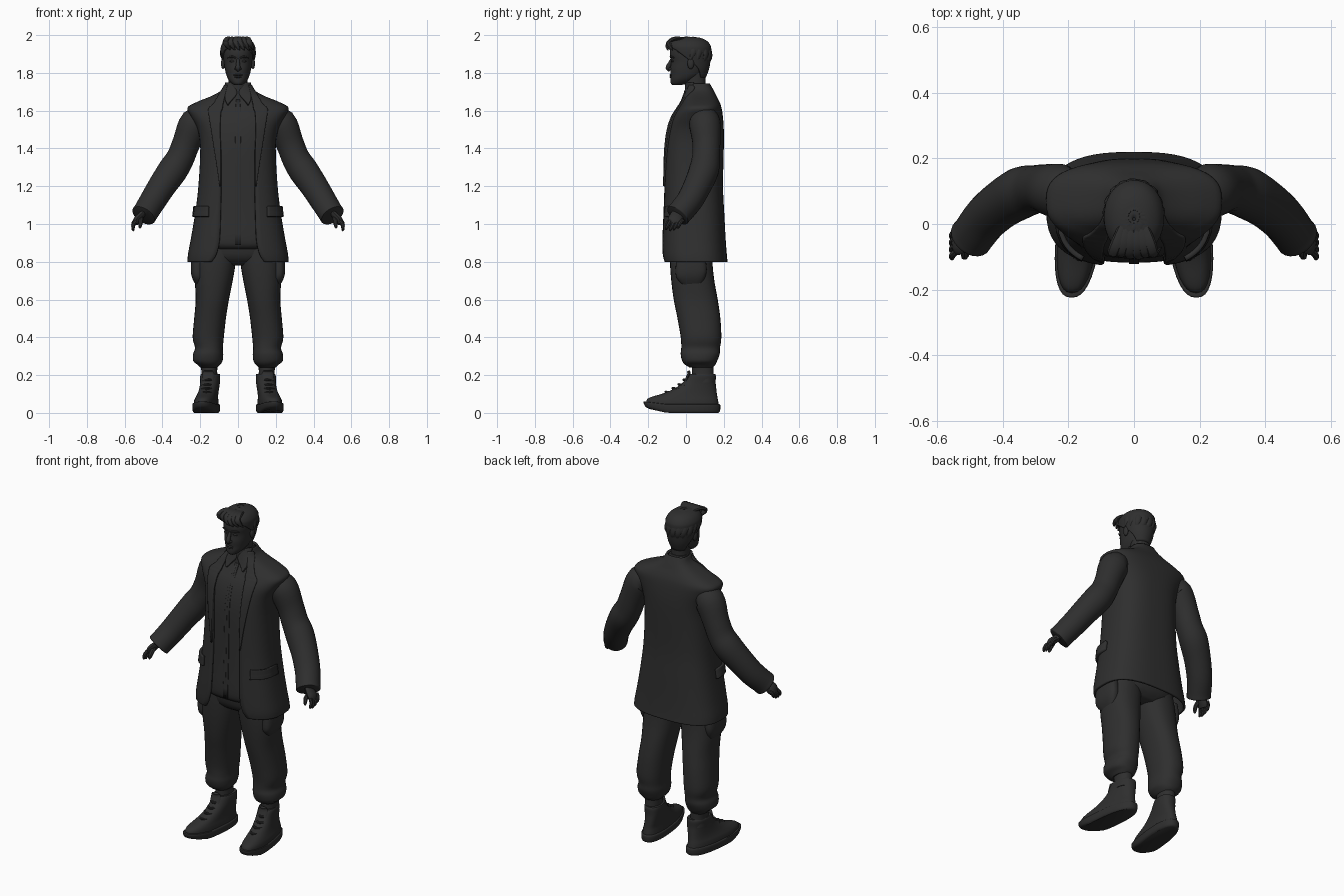
import bpy, bmesh, math, random
from mathutils import Vector

random.seed(4)
cloth = bpy.data.materials.new("charcoal")
cloth.diffuse_color = (0.028, 0.028, 0.028, 1)


def build(name, verts, faces, mirror=False, thick=0, closed=True):
    """Mesh object with optional mirror across x and inward thickness."""
    me = bpy.data.meshes.new(name)
    me.from_pydata(verts, [], faces)
    if closed:
        bm = bmesh.new()
        bm.from_mesh(me)
        bmesh.ops.recalc_face_normals(bm, faces=bm.faces)
        bm.to_mesh(me)
        bm.free()
    me.materials.append(cloth)
    ob = bpy.data.objects.new(name, me)
    bpy.context.collection.objects.link(ob)
    if thick:
        m = ob.modifiers.new("thickness", 'SOLIDIFY')
        m.thickness, m.offset = thick, -1
    if mirror:
        ob.modifiers.new("mirror", 'MIRROR').use_mirror_merge = False
    return ob


def spline(rows, steps):
    """Catmull-Rom interpolation of rows of numbers."""
    out = []
    for i in range(len(rows) - 1):
        p = [rows[max(0, i - 1)], rows[i], rows[i + 1], rows[min(len(rows) - 1, i + 2)]]
        for s in range(steps):
            t = s / steps
            out.append([0.5 * (2 * b + (c - a) * t + (2 * a - 5 * b + 4 * c - d) * t * t
                               + (3 * b - a - 3 * c + d) * t ** 3) for a, b, c, d in zip(*p)])
    return out + [list(rows[-1])]


def ring_point(row, a, n, grow=0):
    """Point of a superellipse section (z, x0, x1, y0, y1); angle 0 faces front."""
    z, x0, x1, y0, y1 = row[:5]
    s, c = math.sin(a), math.cos(a)
    return ((x0 + x1) / 2 + ((x1 - x0) / 2 + grow) * math.copysign(abs(s) ** (2 / n), s),
            (y0 + y1) / 2 - ((y1 - y0) / 2 + grow) * math.copysign(abs(c) ** (2 / n), c), z)


def grid_faces(rows, cols, wrap):
    return [(i * cols + j, i * cols + (j + 1) % cols, (i + 1) * cols + (j + 1) % cols, (i + 1) * cols + j)
            for i in range(rows - 1) for j in range(cols if wrap else cols - 1)]


def loft(name, rows, n=2.2, seg=28, steps=3, mirror=False):
    rs = spline(rows, steps)
    v = [ring_point(r, 2 * math.pi * j / seg, n) for r in rs for j in range(seg)]
    f = grid_faces(len(rs), seg, True) + [tuple(range(seg))[::-1],
                                          tuple(range((len(rs) - 1) * seg, len(rs) * seg))]
    return build(name, v, f, mirror)


def open_loft(name, rows, n, thick, seg=48, steps=4):
    """Shell whose front gap, in degrees each side, is the sixth value of a row."""
    rs = spline(rows, steps)
    v = []
    for r in rs:
        g = math.radians(max(r[5], 0))
        v += [ring_point(r, g + (2 * math.pi - 2 * g) * j / seg, n) for j in range(seg + 1)]
    return build(name, v, grid_faces(len(rs), seg + 1, False), False, thick, False)


def tube(name, pts, flat=1, hint=(0.3, 0.9, 0.1), seg=12, steps=3, mirror=False):
    """Swept round section through (x, y, z, radius) points."""
    ps = spline(pts, steps)
    c = [Vector(p[:3]) for p in ps]
    nrm, v = Vector(hint), []
    for i, p in enumerate(ps):
        t = (c[min(i + 1, len(c) - 1)] - c[max(i - 1, 0)]).normalized()
        nrm = (nrm - t * nrm.dot(t)).normalized()
        b = t.cross(nrm)
        for j in range(seg):
            a = 2 * math.pi * j / seg
            v.append(c[i] + (b * math.cos(a) + nrm * math.sin(a) * flat) * max(p[3], 0.001))
    f = grid_faces(len(ps), seg, True) + [tuple(range(seg))[::-1],
                                          tuple(range((len(ps) - 1) * seg, len(ps) * seg))]
    return build(name, v, f, mirror)


def ball(name, loc, size, mirror=False):
    x, y, z = loc
    a, b, c = size
    k = [-1, -0.9, -0.6, 0, 0.6, 0.9, 1]
    rows = []
    for h in k:
        w = max(math.sqrt(1 - h * h), 0.05)
        rows.append((z + c * h, x - a * w, x + a * w, y - b * w, y + b * w))
    return loft(name, rows, 2, 16, 2, mirror)


# Coat: section rows are z, half width, front y, back y, half opening
COAT = [(0.80, .268, -.125, .22, .14), (0.84, .265, -.13, .216, .115), (0.92, .25, -.13, .21, .098),
        (1.05, .228, -.125, .203, .093), (1.2, .21, -.12, .196, .09), (1.4, .2, -.115, .2, .092),
        (1.5, .214, -.1, .2, .1), (1.57, .25, -.075, .195, .1), (1.615, .268, -.045, .188, .09),
        (1.645, .22, -.025, .178, .08), (1.68, .135, -.01, .16, .07), (1.71, .085, .0, .145, .062),
        (1.745, .066, .012, .125, .055)]
CN = 2.7


def x_angle(x, half):
    return math.asin(min(x / half, 1) ** (CN / 2))


coat_rows = [(z, -w, w, f, b, math.degrees(x_angle(g, w))) for z, w, f, b, g in COAT]
open_loft("coat", coat_rows, CN, 0.012)
shirt = [(z, -w + .016, w - .016, f + .012, b - .016) for z, w, f, b, g in COAT[2:]]
loft("shirt", [(.865, -.17, .17, -.085, .15), (.88, -.21, .21, -.108, .18)] + shirt, CN, 40)


def patch(name, rows, grow, thick, cols=8):
    """Cloth piece laid on the coat surface from rows of z, inner x, outer x."""
    dense, v = spline(coat_rows, 12), []
    rs = spline(rows, 4)
    for z, xa, xb in rs:
        r = min(dense, key=lambda q: abs(q[0] - z))
        k = [z] + r[1:5]
        for j in range(cols + 1):
            x = xa + (xb - xa) * j / cols
            v.append(ring_point(k, x_angle(max(x, 0), r[2]), CN, grow))
    return build(name, v, grid_faces(len(rs), cols + 1, False), True, thick, False)


patch("lapel", [(1.2, .089, .094), (1.35, .088, .115), (1.5, .092, .138), (1.59, .088, .152),
                (1.615, .08, .15), (1.64, .076, .125), (1.68, .066, .1), (1.735, .05, .066)], .008, .012)
patch("shirt_collar", [(1.635, .05, .055), (1.66, .03, .066), (1.69, .006, .066), (1.72, .012, .066),
                       (1.75, .03, .062)], .007, .014)
patch("pocket_flap", [(1.04, .15, .235), (1.07, .15, .228), (1.095, .15, .226)], .014, .018)
patch("shirt_placket", [(.89, 0, .016), (1.2, 0, .016), (1.4, 0, .016), (1.66, 0, .012)], -.009, .006)

# Sleeves with a slightly flared cuff
tube("sleeve", [(.17, .1, 1.55, .06), (.225, .1, 1.535, .083), (.273, .108, 1.43, .074), (.305, .105, 1.35, .074),
                (.345, .095, 1.285, .079), (.40, .062, 1.205, .074), (.45, .02, 1.125, .07),
                (.487, -.028, 1.065, .067), (.5, -.044, 1.045, .066), (.5, -.044, 1.045, .045)],
     seg=24, steps=4, mirror=True)

# Hands
tube("palm", [(.488, -.033, 1.07, .03), (.513, -.047, 1.045, .036), (.535, -.056, 1.02, .04), (.543, -.06, 1.0, .03)],
     flat=.5, hint=(1, 0, .4), mirror=True)
for i in range(4):
    y, dz = -.09 + i * .021, (.006, 0, .004, .014)[i]
    tube("finger", [(.537, y + .01, 1.02, .011), (.552, y - .002, .995 + dz, .0105),
                    (.556, y - .012, .975 + dz, .009), (.553, y - .017, .963 + dz, .004)], seg=8, mirror=True)
tube("thumb", [(.515, -.06, 1.035, .014), (.515, -.09, 1.012, .013), (.518, -.1, .99, .010), (.52, -.104, .978, .004)],
     seg=8, mirror=True)

# Trousers
loft("hips", [(.78, -.13, .13, -.03, .11), (.82, -.19, .19, -.08, .15), (.9, -.205, .205, -.095, .165),
              (1.0, -.2, .2, -.095, .17)], 2.5)
loft("trouser_leg", [(.24, .11, .2, .02, .14), (.255, .095, .215, -.005, .155), (.275, .082, .237, -.02, .165),
                     (.31, .078, .238, -.028, .178), (.345, .08, .228, -.025, .18), (.4, .075, .24, -.028, .187),
                     (.5, .064, .232, -.045, .182), (.6, .048, .224, -.065, .168), (.7, .028, .228, -.078, .15),
                     (.8, .012, .225, -.085, .14), (.9, .006, .2, -.085, .14)], 2.3, 28, 4, True)
loft("cargo_pocket", [(.68, .19, .225, -.02, .08), (.715, .18, .243, -.05, .1), (.76, .18, .25, -.055, .11),
                      (.84, .18, .245, -.05, .1)], 2.8, mirror=True)

# Ankles and boots
loft("ankle", [(.16, .108, .196, .03, .148), (.22, .11, .194, .032, .145), (.28, .108, .2, .03, .145)], mirror=True)


def skew_foot(ob):
    """Turn the toe out and lift its tip."""
    for v in ob.data.vertices:
        v.co.x -= v.co.y * .11
        v.co.z += max(0, -.1 - v.co.y) * .22 * max(0, 1 - v.co.z / .1)


skew_foot(loft("boot_sole", [(0, .108, .225, -.19, .17), (.01, .1, .232, -.215, .18), (.04, .098, .234, -.225, .182),
                             (.046, .104, .228, -.218, .176)], 2.4, 36, 3, True))
skew_foot(loft("boot_upper", [(.035, .105, .228, -.212, .175), (.065, .107, .225, -.205, .17),
                              (.085, .11, .218, -.175, .166), (.105, .11, .212, -.115, .163),
                              (.13, .108, .208, -.06, .16), (.16, .105, .206, -.018, .157),
                              (.195, .105, .208, .008, .158), (.207, .108, .204, .016, .154)], 2.4, 32, 3, True))
for z, y in ((.105, -.105), (.125, -.068), (.145, -.036), (.17, -.01)):
    tube("boot_lace", [(.128 - y * .1, y + .03, z, .006), (.158 - y * .1, y - .002, z + .006, .007),
                       (.188 - y * .1, y + .03, z, .006)], seg=8, mirror=True)
tube("boot_tongue", [(.157, .0, .17, .03), (.157, .016, .205, .032), (.157, .012, .222, .024)], flat=.3,
     hint=(0, 1, 0), mirror=True)

# Neck and head
loft("neck", [(1.66, -.06, .06, -.01, .12), (1.72, -.05, .05, -.006, .105), (1.8, -.052, .052, -.01, .105)])
loft("head", [(1.735, -.018, .018, -.07, -.03), (1.745, -.034, .034, -.08, .01), (1.765, -.051, .051, -.082, .05),
              (1.79, -.062, .062, -.081, .085), (1.82, -.069, .069, -.083, .105), (1.86, -.075, .075, -.079, .118),
              (1.9, -.079, .079, -.086, .122), (1.94, -.074, .074, -.075, .115), (1.975, -.045, .045, -.03, .08)], 2.2, 36, 4)
tube("nose", [(0, -.074, 1.875, .007), (0, -.086, 1.85, .010), (0, -.095, 1.827, .013), (0, -.084, 1.813, .009)])
ball("nostril", (.011, -.085, 1.821), (.008, .01, .007), True)
ball("upper_lip", (0, -.079, 1.789), (.024, .009, .005))
ball("lower_lip", (0, -.078, 1.779), (.02, .009, .006))
ball("eye", (.03, -.07, 1.862), (.014, .008, .006), True)
tube("brow", [(.012, -.08, 1.88, .004), (.032, -.08, 1.886, .006), (.055, -.064, 1.88, .003)], seg=8, mirror=True)
ball("ear", (.079, .025, 1.85), (.011, .018, .03), True)

# Hair shell, swept locks and raised fringe
open_loft("hair_cap", [(1.775, -.055, .055, -.03, .105, 125), (1.82, -.074, .074, -.06, .122, 112),
                       (1.865, -.084, .084, -.08, .13, 88), (1.9, -.09, .09, -.09, .134, 66),
                       (1.925, -.092, .092, -.092, .134, 45), (1.945, -.089, .089, -.09, .13, 0),
                       (1.97, -.072, .072, -.072, .11, 0), (1.987, -.04, .04, -.035, .07, 0),
                       (1.99, -.004, .004, .01, .02, 0)], 2.1, 0.01, 40, 3)
for layer in range(2):
    for k in range(18):
        az = math.radians(k * 20 + 10 * layer)
        back = (1 - math.cos(az)) / 2
        low = (26 - 62 * back if layer else 45 - 55 * back) + random.uniform(-6, 6)
        pts = []
        for s in range(5):
            el = math.radians(80 + (low - 80) * s / 4)
            a = az + .45 * (1 - s / 4) + random.uniform(-.05, .05)
            shrink = 1 - .18 * max(0, -math.sin(el))
            pts.append((.091 * shrink * math.cos(el) * math.sin(a),
                        .022 - .11 * shrink * math.cos(el) * math.cos(a),
                        1.885 + .102 * math.sin(el), (.014, .02, .022, .017, .003)[s]))
        tube("hair_lock", pts, flat=.45, hint=(0, 0, 1), seg=8)
for i in range(6):
    x = -.065 + .025 * i
    tube("fringe_lock", [(x * .5, .0, 1.978, .012), (x * .8, -.055, 1.982, .018), (x, -.09, 1.965, .017),
                         (x + .012, -.104 + abs(x) * .35, 1.94, .012), (x + .025, -.1 + abs(x) * .5, 1.92, .002)],
         flat=.6, hint=(0, 0, 1), seg=8)

for ob in bpy.data.objects:
    ob.select_set(True)
    bpy.context.view_layer.objects.active = ob
bpy.ops.object.shade_smooth_by_angle(angle=math.radians(40))
